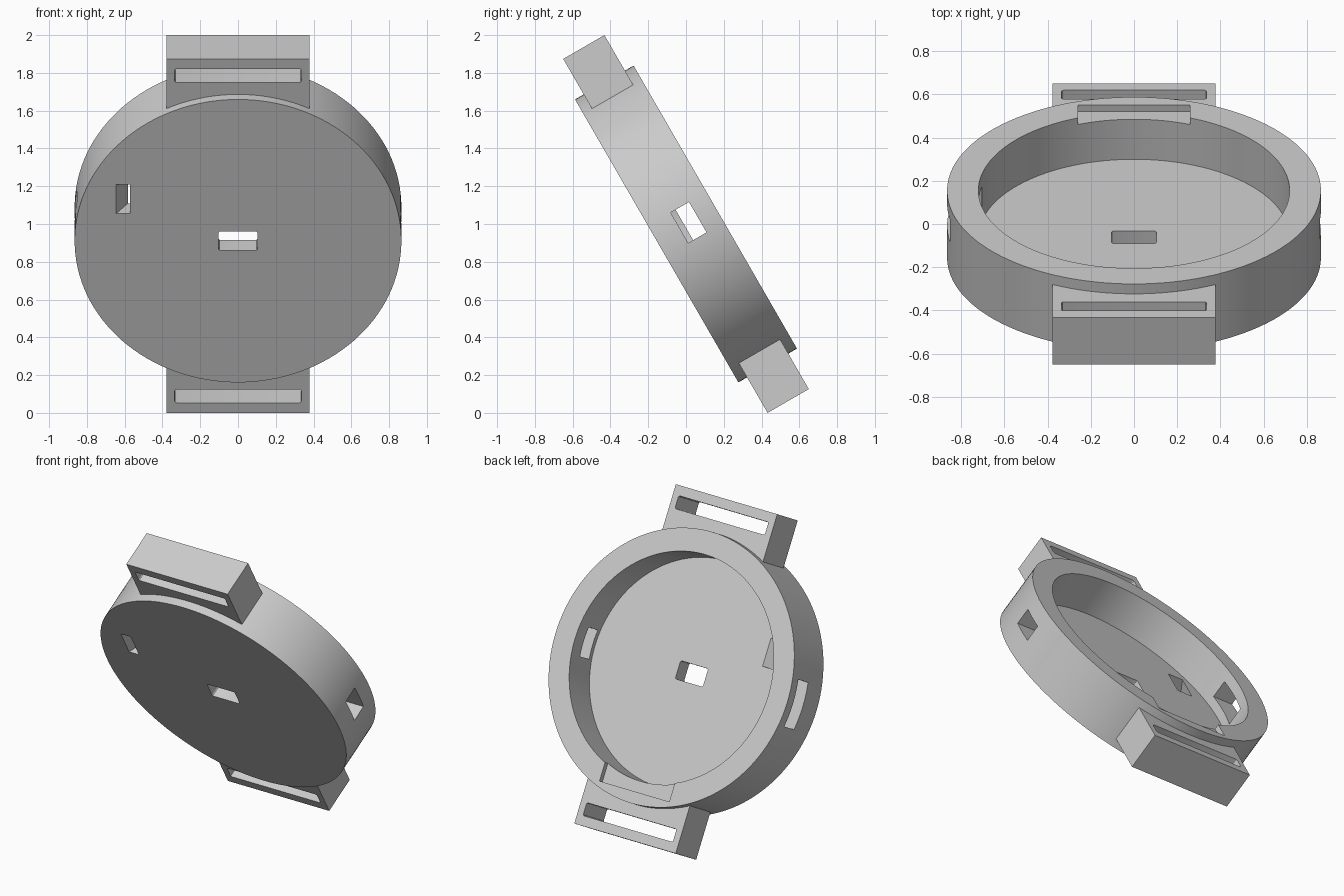
import bpy
import bmesh
import math
from mathutils import Matrix

old = bpy.data.objects.get("Cube")
if old:
    bpy.data.objects.remove(old, do_unlink=True)

# One plain grey for everything
grey = bpy.data.materials.new("light_grey")
grey.use_nodes = True
colour = (0.6, 0.6, 0.6, 1)
grey.diffuse_color = colour
grey.node_tree.nodes["Principled BSDF"].inputs["Base Color"].default_value = colour

# Parts are built lying flat, then the whole case is tipped upright
TILT = Matrix.Translation((0, 0, 1)) @ Matrix.Rotation(math.radians(-60), 4, "X")
RADIUS, INNER, HALF, FLOOR = 0.865, 0.72, 0.179, -0.07


def make_object(name, bm):
    bmesh.ops.recalc_face_normals(bm, faces=bm.faces)
    mesh = bpy.data.meshes.new(name)
    bm.to_mesh(mesh)
    bm.free()
    mesh.materials.append(grey)
    obj = bpy.data.objects.new(name, mesh)
    bpy.context.collection.objects.link(obj)
    return obj


def disc(name, radius, low, high):
    bm = bmesh.new()
    bmesh.ops.create_cone(bm, cap_ends=True, segments=128, radius1=radius, radius2=radius,
                          depth=high - low, matrix=Matrix.Translation((0, 0, (low + high) / 2)))
    return make_object(name, bm)


def box(name, x, y, z, rounding=0):
    bm = bmesh.new()
    spans = (x, y, z)
    centre = Matrix.Translation([(a + b) / 2 for a, b in spans])
    size = Matrix.Diagonal([b - a for a, b in spans] + [1])
    bmesh.ops.create_cube(bm, size=1, matrix=centre @ size)
    if rounding:
        upright = [e for e in bm.edges if abs(e.verts[0].co.z - e.verts[1].co.z) > 0.01]
        bmesh.ops.bevel(bm, geom=upright, offset=rounding, segments=3, profile=0.5,
                        affect="EDGES")
    return make_object(name, bm)


def prism(name, profile, y):
    # Extrude an x-z outline along y
    bm = bmesh.new()
    face = bm.faces.new([bm.verts.new((px, y[0], pz)) for px, pz in profile])
    extruded = bmesh.ops.extrude_face_region(bm, geom=[face])["geom"]
    verts = [v for v in extruded if isinstance(v, bmesh.types.BMVert)]
    bmesh.ops.translate(bm, verts=verts, vec=(0, y[1] - y[0], 0))
    return make_object(name, bm)


def cut(obj, cutter):
    mod = obj.modifiers.new("cut", "BOOLEAN")
    mod.operation = "DIFFERENCE"
    mod.solver = "EXACT"
    mod.object = cutter
    bpy.context.view_layer.objects.active = obj
    bpy.ops.object.modifier_apply(modifier=mod.name)
    bpy.data.objects.remove(cutter, do_unlink=True)


# Round case with an open cavity
case = disc("round_case", RADIUS, -HALF, HALF)
cut(case, disc("cavity_cutter", INNER, FLOOR, 0.4))

# Window in the middle of the floor
cut(case, box("floor_window_cutter", (-0.103, 0.103), (-0.058, 0.058), (-0.3, 0), 0.01))

# Side ports, the right one lower and narrower
cut(case, box("port_cutter", (0.6, 1), (-0.093, 0.093), (-0.04, 0.072)))
cut(case, box("long_port_cutter", (-1, -0.6), (-0.15, 0.15), (-0.01, 0.11)))

# Slanted slot through the floor
slant = [(-0.659, -0.204), (-0.595, -0.204), (-0.461, -0.06), (-0.577, -0.06)]
cut(case, prism("slanted_slot_cutter", slant, (-0.346, -0.167)))

# Shallow notch in the lower rim
cut(case, box("rim_notch_cutter", (-0.26, 0.26), (0.55, 0.79), (0.144, 0.3)))

# Strap lugs above and below, each with a strap slot
parts = [case]
for name, side in (("upper_lug", -1), ("lower_lug", 1)):
    lug = box(name, (-0.378, 0.378), sorted((side * 0.75, side * 1.082)), (-0.126, 0.126))
    cut(lug, box("strap_slot_cutter", (-0.335, 0.335),
                 sorted((side * 0.938, side * 1.02)), (-0.3, 0.3), 0.01))
    parts.append(lug)

# Tip upright and shade
for obj in parts:
    obj.matrix_world = TILT
    bpy.ops.object.select_all(action="DESELECT")
    obj.select_set(True)
    bpy.context.view_layer.objects.active = obj
    bpy.ops.object.shade_smooth_by_angle(angle=math.radians(30))
